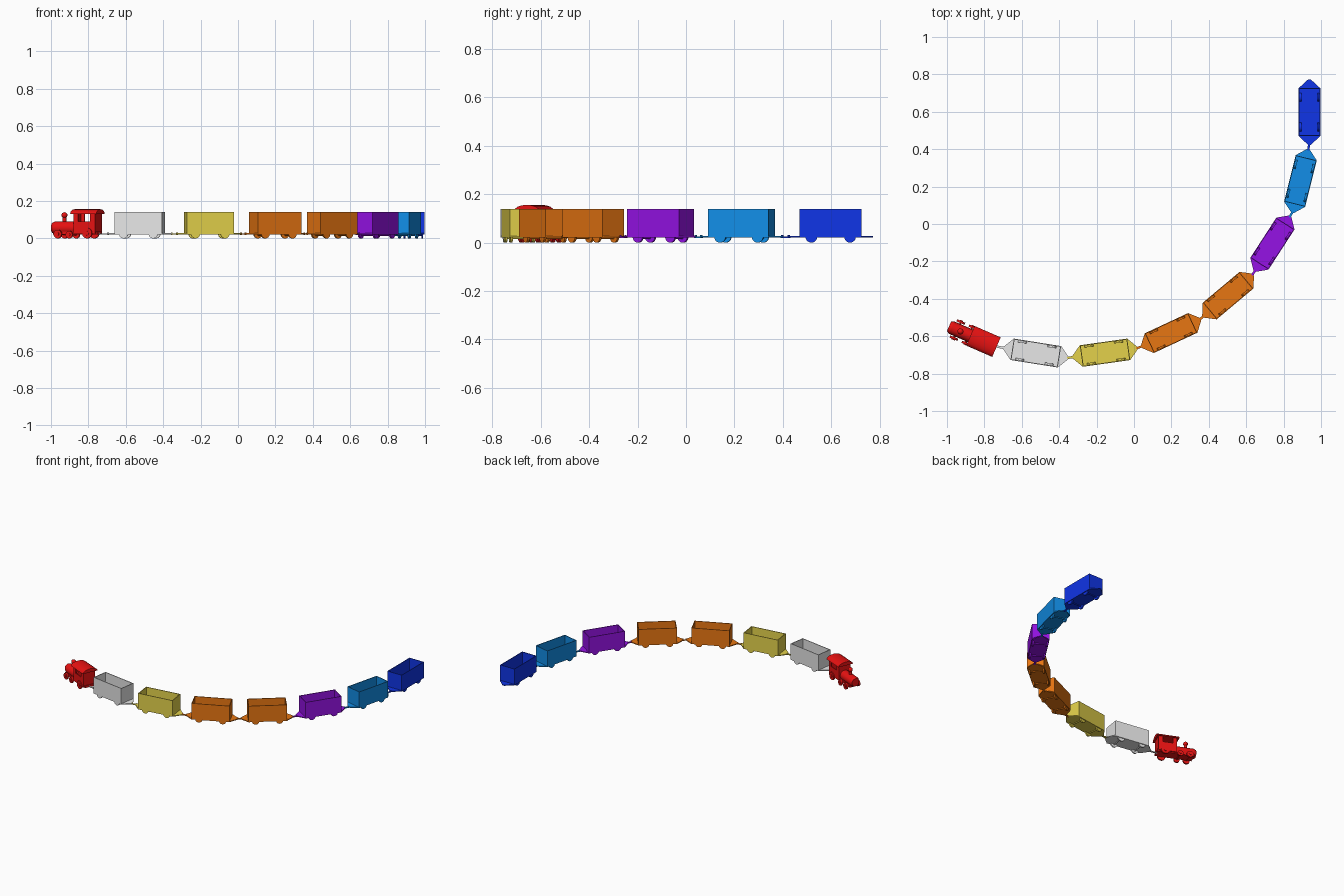
import bpy
import bmesh
from math import pi, radians, cos, sin, atan2
from mathutils import Matrix, Vector

cube = bpy.data.objects.get("Cube")
if cube:
    bpy.data.objects.remove(cube, do_unlink=True)


def material(name, color):
    m = bpy.data.materials.new(name)
    m.use_nodes = True
    m.diffuse_color = (*color, 1)
    m.node_tree.nodes["Principled BSDF"].inputs["Base Color"].default_value = (*color, 1)
    return m


RED = material("red", (0.8, 0.006, 0.006))
WHITE = material("white", (0.6, 0.6, 0.6))
WHITE.diffuse_color = (0.8, 0.8, 0.8, 1)
WHITE.node_tree.nodes["Principled BSDF"].inputs["Base Color"].default_value = (0.8, 0.8, 0.8, 1)
YELLOW = material("yellow", (0.77, 0.64, 0.07))
ORANGE = material("orange", (0.8, 0.18, 0.006))
PURPLE = material("purple", (0.3, 0.006, 0.78))
SKY = material("sky blue", (0.006, 0.27, 0.8))
BLUE = material("deep blue", (0.005, 0.035, 0.8))


def finish(name, bm, mat, frame, smooth=False):
    """Turn a bmesh into a named object placed by a frame matrix."""
    bmesh.ops.recalc_face_normals(bm, faces=bm.faces)
    me = bpy.data.meshes.new(name)
    bm.to_mesh(me)
    bm.free()
    me.materials.append(mat)
    ob = bpy.data.objects.new(name, me)
    bpy.context.collection.objects.link(ob)
    ob.matrix_world = frame
    if smooth:
        bpy.ops.object.select_all(action='DESELECT')
        ob.select_set(True)
        bpy.context.view_layer.objects.active = ob
        bpy.ops.object.shade_smooth_by_angle(angle=radians(35))
    return ob


def add_box(bm, x, y, z):
    """Box from three (low, high) ranges."""
    size = [b - a for a, b in (x, y, z)]
    mid = [(a + b) / 2 for a, b in (x, y, z)]
    bmesh.ops.create_cube(bm, size=1, matrix=Matrix.Translation(mid) @ Matrix.Diagonal((*size, 1)))


def add_prism(bm, points, shift):
    """Closed outline swept along a vector."""
    face = bm.faces.new([bm.verts.new(p) for p in points])
    new = bmesh.ops.extrude_face_region(bm, geom=[face])["geom"]
    bmesh.ops.translate(bm, vec=shift, verts=[v for v in new if isinstance(v, bmesh.types.BMVert)])


def add_cylinder(bm, center, axis, r1, r2, depth, sides=24):
    rot = Vector((0, 0, 1)).rotation_difference(Vector(axis)).to_matrix().to_4x4()
    bmesh.ops.create_cone(bm, cap_ends=True, segments=sides, radius1=r1, radius2=r2,
                          depth=depth, matrix=Matrix.Translation(center) @ rot)


def place(x, y, angle):
    return Matrix.Translation((x, y, 0)) @ Matrix.Rotation(radians(angle), 4, 'Z')


L, W, TIP, FLOOR = 0.128, 0.058, 0.175, 0.022


def wagon(name, x, y, angle, mat):
    frame = place(x, y, angle)
    # Floor plate with tapered coupling ends
    bm = bmesh.new()
    half = [(TIP, -0.007), (TIP, 0.007), (L, W)]
    outline = half + [(-px, -py) for px, py in half]
    outline = sorted(outline + [(L, -W), (-L, W)], key=lambda p: atan2(p[1], p[0]))
    add_prism(bm, [(px, py, FLOOR) for px, py in outline], (0, 0, 0.006))
    finish(name + "_floor", bm, mat, frame)
    # Open box walls
    bm = bmesh.new()
    t = 0.005
    for s in (-1, 1):
        add_box(bm, (-L, L), sorted((s * W, s * (W - t))), (FLOOR, 0.14))
        add_box(bm, sorted((s * L, s * (L - t))), (t - W, W - t), (FLOOR, 0.14))
    finish(name + "_walls", bm, mat, frame)
    # Wheels
    bm = bmesh.new()
    for wx in (-0.08, 0.08):
        for wy in (-0.047, 0.047):
            add_cylinder(bm, (wx, wy, 0.024), (0, 1, 0), 0.024, 0.024, 0.01)
        add_cylinder(bm, (wx, 0, 0.018), (0, 1, 0), 0.004, 0.004, 0.09, 8)
    finish(name + "_wheels", bm, mat, frame, True)
    return frame


wagons = [
    ("white_wagon", -0.525, -0.69, -9, WHITE),
    ("yellow_wagon", -0.155, -0.688, 8, YELLOW),
    ("first_orange_wagon", 0.198, -0.583, 25, ORANGE),
    ("second_orange_wagon", 0.503, -0.383, 40, ORANGE),
    ("purple_wagon", 0.74, -0.105, 57, PURPLE),
    ("sky_wagon", 0.89, 0.23, 76, SKY),
    ("blue_wagon", 0.938, 0.598, 90, BLUE),
]

# Locomotive, facing its own -x
loco = place(-0.805, -0.628, -23.5)

bm = bmesh.new()
add_box(bm, (-0.185, 0.07), (-0.036, 0.036), (0.02, 0.036))
finish("engine_chassis", bm, RED, loco)

bm = bmesh.new()
add_cylinder(bm, (-0.115, 0, 0.056), (1, 0, 0), 0.035, 0.035, 0.14)
add_cylinder(bm, (-0.193, 0, 0.056), (1, 0, 0), 0.028, 0.035, 0.016)
finish("engine_boiler", bm, RED, loco, True)

bm = bmesh.new()
add_cylinder(bm, (-0.134, 0, 0.1), (0, 0, 1), 0.01, 0.01, 0.05, 16)
bmesh.ops.create_uvsphere(bm, u_segments=16, v_segments=10, radius=0.016,
                          matrix=Matrix.Translation((-0.134, 0, 0.124)))
finish("engine_chimney", bm, RED, loco, True)

# Cab: solid ends, low sides with open windows and corner posts
bm = bmesh.new()
for a, b in ((-0.062, -0.054), (0.057, 0.065)):
    add_box(bm, (a, b), (-0.046, 0.046), (0.026, 0.135))
for s in (-1, 1):
    side = sorted((s * 0.046, s * 0.04))
    add_box(bm, (-0.054, 0.057), side, (0.026, 0.09))
    add_box(bm, (-0.054, -0.035), side, (0.09, 0.135))
    add_box(bm, (0.035, 0.057), side, (0.09, 0.135))
add_box(bm, (-0.054, 0.057), (-0.04, 0.04), (0.026, 0.034))
finish("engine_cab", bm, RED, loco)

# Arched cab roof
bm = bmesh.new()
arch = [(0.057 * cos(pi * i / 8), 0.13 + 0.026 * sin(pi * i / 8)) for i in range(9)]
add_prism(bm, [(-0.076, y, z) for y, z in arch], (0.152, 0, 0))
finish("engine_roof", bm, RED, loco, True)

# Engine wheels with hubs
bm = bmesh.new()
for wx, r in ((-0.152, 0.023), (-0.085, 0.02), (0.02, 0.028)):
    for s in (-1, 1):
        add_cylinder(bm, (wx, s * 0.047, r), (0, 1, 0), r, r, 0.012)
        add_cylinder(bm, (wx, s * 0.054, r), (0, 1, 0), r * 0.4, r * 0.4, 0.006, 12)
    add_cylinder(bm, (wx, 0, r), (0, 1, 0), 0.005, 0.005, 0.09, 8)
finish("engine_wheels", bm, RED, loco, True)

# Wagons and the couplings between them
tail = loco @ Vector((0.06, 0, 0))
for name, x, y, angle, mat in wagons:
    frame = wagon(name, x, y, angle, mat)
    front = frame @ Vector((-TIP + 0.008, 0, 0))
    gap = front - tail
    bm = bmesh.new()
    add_box(bm, (0, gap.length), (-0.006, 0.006), (0.02, 0.025))
    for end in (0.006, gap.length - 0.006):
        add_cylinder(bm, (end, 0, 0.025), (0, 0, 1), 0.005, 0.005, 0.012, 10)
    turn = Matrix.Rotation(atan2(gap.y, gap.x), 4, 'Z')
    finish(name + "_coupling", bm, mat, Matrix.Translation(tail) @ turn)
    tail = frame @ Vector((TIP - 0.008, 0, 0))
